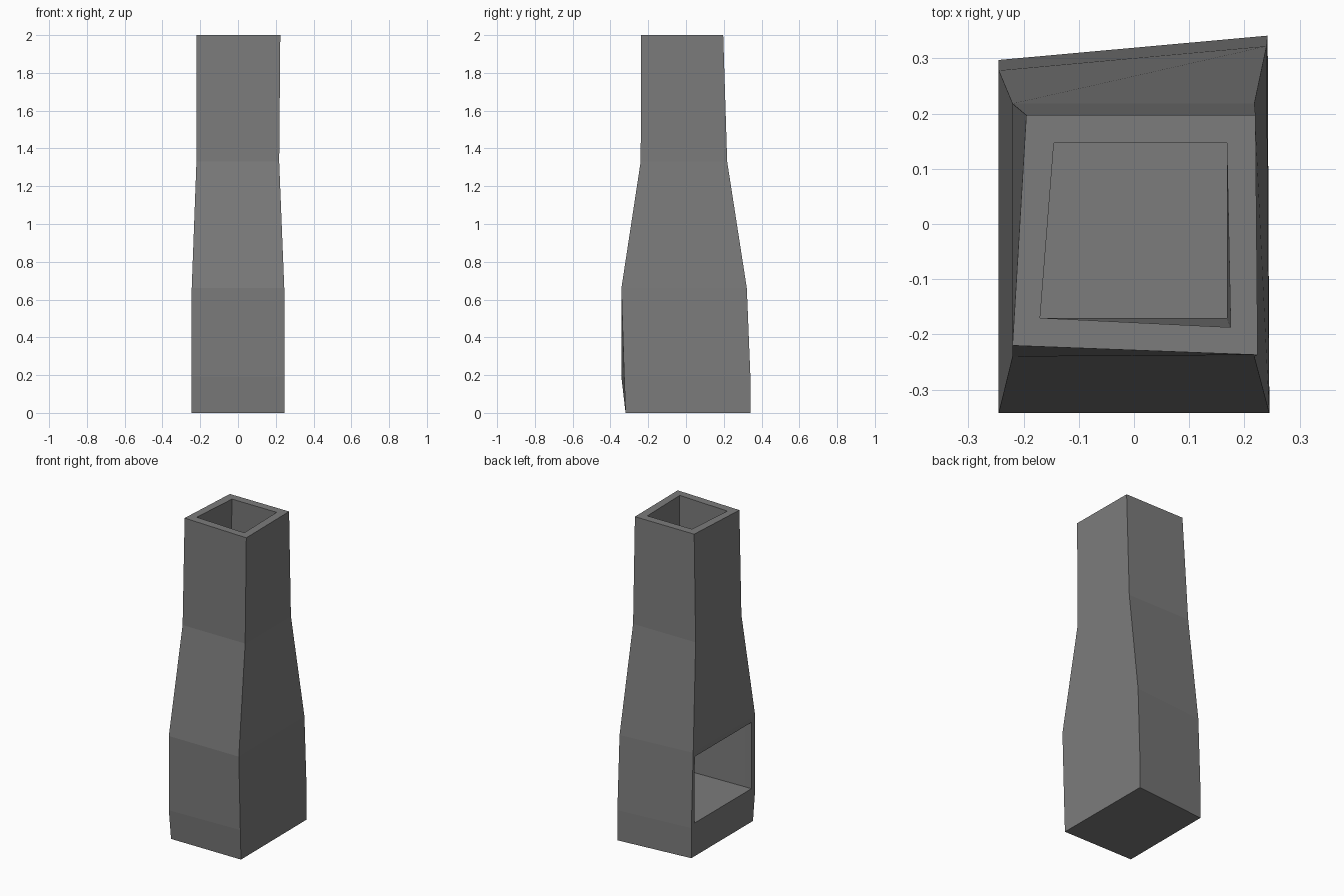
import bpy
import bmesh

default_cube = bpy.data.objects.get("Cube")
if default_cube:
    bpy.data.objects.remove(default_cube, do_unlink=True)

# Single flat grey for the whole chimney
stone = bpy.data.materials.new("dark grey stone")
stone.use_nodes = True
colour = (0.2, 0.2, 0.2, 1.0)
stone.diffuse_color = colour
stone.node_tree.nodes["Principled BSDF"].inputs["Base Color"].default_value = colour

bm = bmesh.new()


def add_ring(z, *corners):
    """Four corners in order: front right, front left, back left, back right."""
    return [bm.verts.new((x, y, z)) for x, y in corners]


def add_side(lower, upper, side):
    """One wall panel between two rings."""
    after = (side + 1) % 4
    return bm.faces.new((lower[side], lower[after], upper[after], upper[side]))


def add_walls(rings, skipped=()):
    """Stack wall panels, leaving out the listed (level, side) pairs."""
    for level, (lower, upper) in enumerate(zip(rings, rings[1:])):
        for side in range(4):
            if (level, side) not in skipped:
                add_side(lower, upper, side)


OPEN_SIDE = 3      # the wall with the hearth opening
HEARTH_LEVEL = 1   # its level on the outer shell

# Slightly crooked outer shell, from base to rim
outer = [
    add_ring(0, (-.245, -.32), (.245, -.32), (.242, .341), (-.245, .297)),
    add_ring(.19, (-.245, -.342), (.245, -.327), (.242, .341), (-.245, .297)),
    add_ring(.66, (-.245, -.342), (.245, -.342), (.24, .322), (-.245, .278)),
    add_ring(1.33, (-.22, -.24), (.218, -.24), (.218, .218), (-.22, .218)),
    add_ring(2, (-.22, -.22), (.224, -.237), (.22, .197), (-.195, .197)),
]

# Inner flue, from hearth floor to rim
inner = [
    add_ring(.21, (-.2, -.305), (.2, -.295), (.2, .29), (-.2, .265)),
    add_ring(.63, (-.2, -.305), (.2, -.305), (.2, .28), (-.2, .262)),
    add_ring(1.33, (-.172, -.17), (.168, -.17), (.168, .17), (-.172, .17)),
    add_ring(2, (-.17, -.17), (.175, -.187), (.168, .147), (-.145, .147)),
]

add_walls(outer, {(HEARTH_LEVEL, OPEN_SIDE)})
add_walls(inner, {(0, OPEN_SIDE)})

# Base, hearth floor and rim
bm.faces.new(outer[0])
bm.faces.new(inner[0])
for side in range(4):
    add_side(outer[-1], inner[-1], side)

# Hearth opening: a frame in the outer wall, joined to the flue by reveals
outer_loop = [outer[1][3], outer[1][0], outer[2][0], outer[2][3]]
inner_loop = [inner[0][3], inner[0][0], inner[1][0], inner[1][3]]
wall_x = outer[1][OPEN_SIDE].co.x
opening = [bm.verts.new((wall_x, v.co.y, v.co.z)) for v in inner_loop]
for side in range(4):
    add_side(outer_loop, opening, side)
    add_side(opening, inner_loop, side)

bmesh.ops.recalc_face_normals(bm, faces=bm.faces)
mesh = bpy.data.meshes.new("chimney")
bm.to_mesh(mesh)
bm.free()
mesh.materials.append(stone)
chimney = bpy.data.objects.new("chimney", mesh)
bpy.context.scene.collection.objects.link(chimney)
